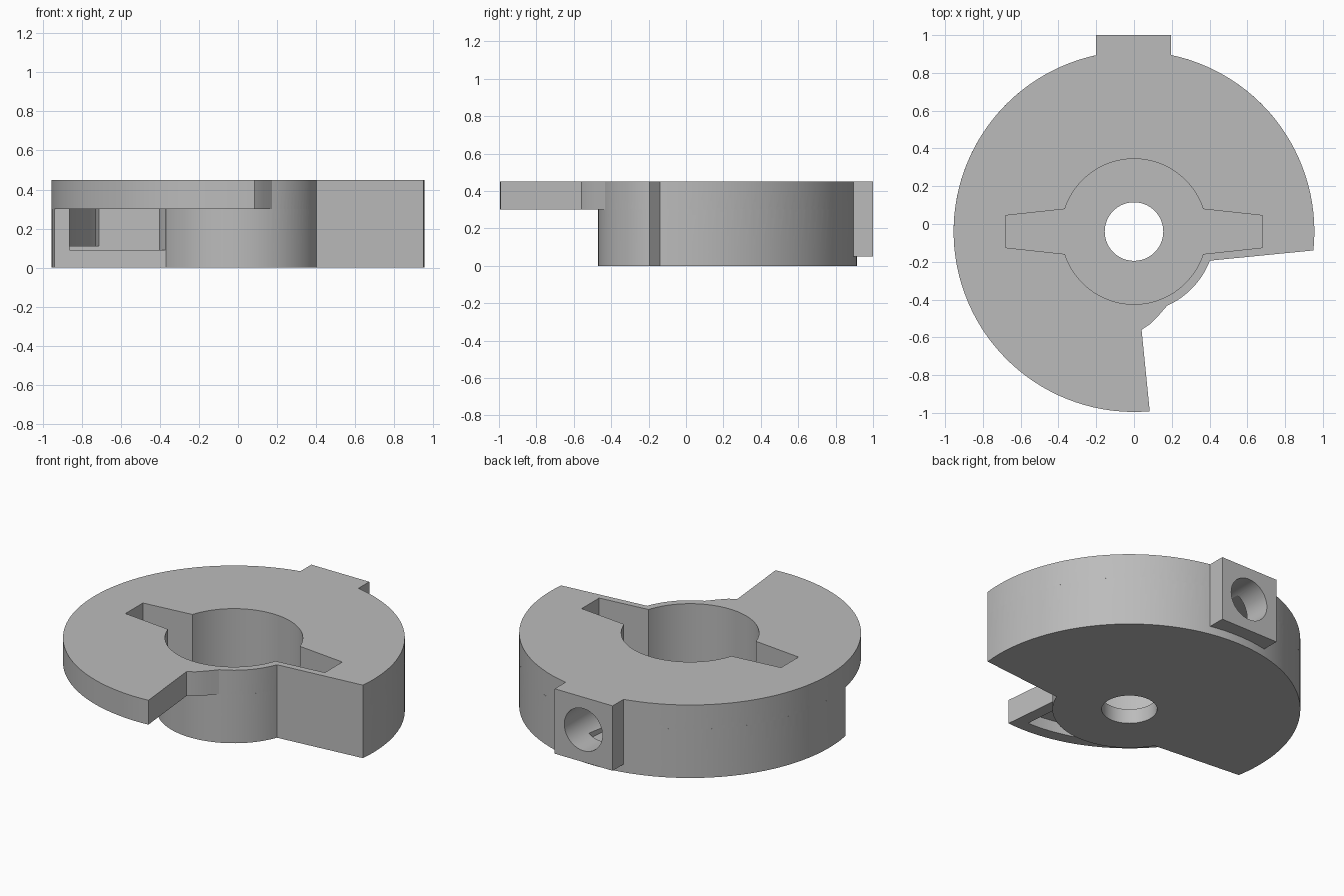
import bpy, bmesh, math
from mathutils import Matrix, Vector

if "Cube" in bpy.data.objects:
    bpy.data.objects.remove(bpy.data.objects["Cube"])

CY = -0.04          # y of the disc axis
R, HUB = 0.955, 0.43
TOP, STEP, FLOOR = 0.45, 0.30, 0.09


def arc(radius, start, end, step=3):
    """Points on an arc about the disc axis, angles in degrees."""
    n = max(2, round(abs(end - start) / step))
    angles = [math.radians(start + (end - start) * i / n) for i in range(n + 1)]
    return [(radius * math.cos(a), CY + radius * math.sin(a)) for a in angles]


def finish(name, bm):
    bmesh.ops.recalc_face_normals(bm, faces=bm.faces)
    mesh = bpy.data.meshes.new(name)
    bm.to_mesh(mesh)
    bm.free()
    obj = bpy.data.objects.new(name, mesh)
    bpy.context.collection.objects.link(obj)
    return obj


def prism(name, outline, z0, z1):
    bm = bmesh.new()
    base = bm.faces.new([bm.verts.new((x, y, z0)) for x, y in outline])
    ext = bmesh.ops.extrude_face_region(bm, geom=[base])
    verts = [g for g in ext["geom"] if isinstance(g, bmesh.types.BMVert)]
    bmesh.ops.translate(bm, verts=verts, vec=(0, 0, z1 - z0))
    return finish(name, bm)


def box(name, x0, x1, y0, y1, z0, z1):
    return prism(name, [(x0, y0), (x1, y0), (x1, y1), (x0, y1)], z0, z1)


def combine(target, other, operation):
    """Apply a boolean and drop the helper."""
    other.hide_render = True
    mod = target.modifiers.new("bool", "BOOLEAN")
    mod.operation, mod.solver, mod.object = operation, "EXACT", other
    deps = bpy.context.evaluated_depsgraph_get()
    mesh = bpy.data.meshes.new_from_object(target.evaluated_get(deps))
    target.modifiers.clear()
    target.data = mesh
    bpy.data.objects.remove(other)


# Lower body: full-height rear half plus the round hub
lower = arc(R, -6, 190.2) + arc(HUB, 211, 339)
body = prism("slotted_disc", lower, 0, STEP)

# Upper flange: sweeps on round the front, leaving an open sector
notch = [(0.04, -0.56), (0.085, -0.53), (0.13, -0.485)]
upper = arc(R, -6, 275) + notch + arc(HUB, -66, -21)
combine(body, prism("flange", upper, STEP, TOP), "UNION")

# Rear tab
combine(body, box("rear_tab", -0.2, 0.195, 0.8, 1.0, 0.05, TOP), "UNION")

# Round centre pocket with two tapered slots, and the through hole
pocket = []
for turn in (0, 180):
    side = 1 if turn == 0 else -1
    pocket += [(side * 0.68, CY - side * 0.085), (side * 0.68, CY + side * 0.085)]
    pocket += arc(0.385, turn + 18, turn + 162)
combine(body, prism("pocket_cutter", pocket, FLOOR, 0.6), "DIFFERENCE")
combine(body, prism("bore_cutter", arc(0.155, 0, 355, 5), -0.1, 0.2), "DIFFERENCE")

# Recess under the flange, leaving a lip at the rim and the open end
recess = arc(0.88, 190.5, 270) + [(-0.03, -0.55)] + arc(HUB + 0.003, 266, 202)
combine(body, prism("recess_cutter", recess, FLOOR, 0.37), "DIFFERENCE")

# Curved channel inside the rear half
channel = arc(0.879, 85, 196) + arc(0.73, 196, 85)
combine(body, prism("channel_cutter", channel, 0.11, 0.369), "DIFFERENCE")

# Hole through the rear tab into the channel
bm = bmesh.new()
turn = Matrix.Translation(Vector((0, 0.9, 0.25))) @ Matrix.Rotation(math.pi / 2, 4, "X")
bmesh.ops.create_cone(bm, cap_ends=True, segments=48, radius1=0.13, radius2=0.13,
                      depth=0.42, matrix=turn)
combine(body, finish("tab_hole_cutter", bm), "DIFFERENCE")

# Material and shading
grey = bpy.data.materials.new("plain_grey")
grey.use_nodes = True
colour = (0.5, 0.5, 0.5, 1)
grey.diffuse_color = colour
grey.node_tree.nodes["Principled BSDF"].inputs["Base Color"].default_value = colour
body.data.materials.clear()
body.data.materials.append(grey)
for face in body.data.polygons:
    face.material_index = 0

bpy.ops.object.select_all(action="DESELECT")
body.select_set(True)
bpy.context.view_layer.objects.active = body
bpy.ops.object.shade_smooth_by_angle(angle=math.radians(20))
